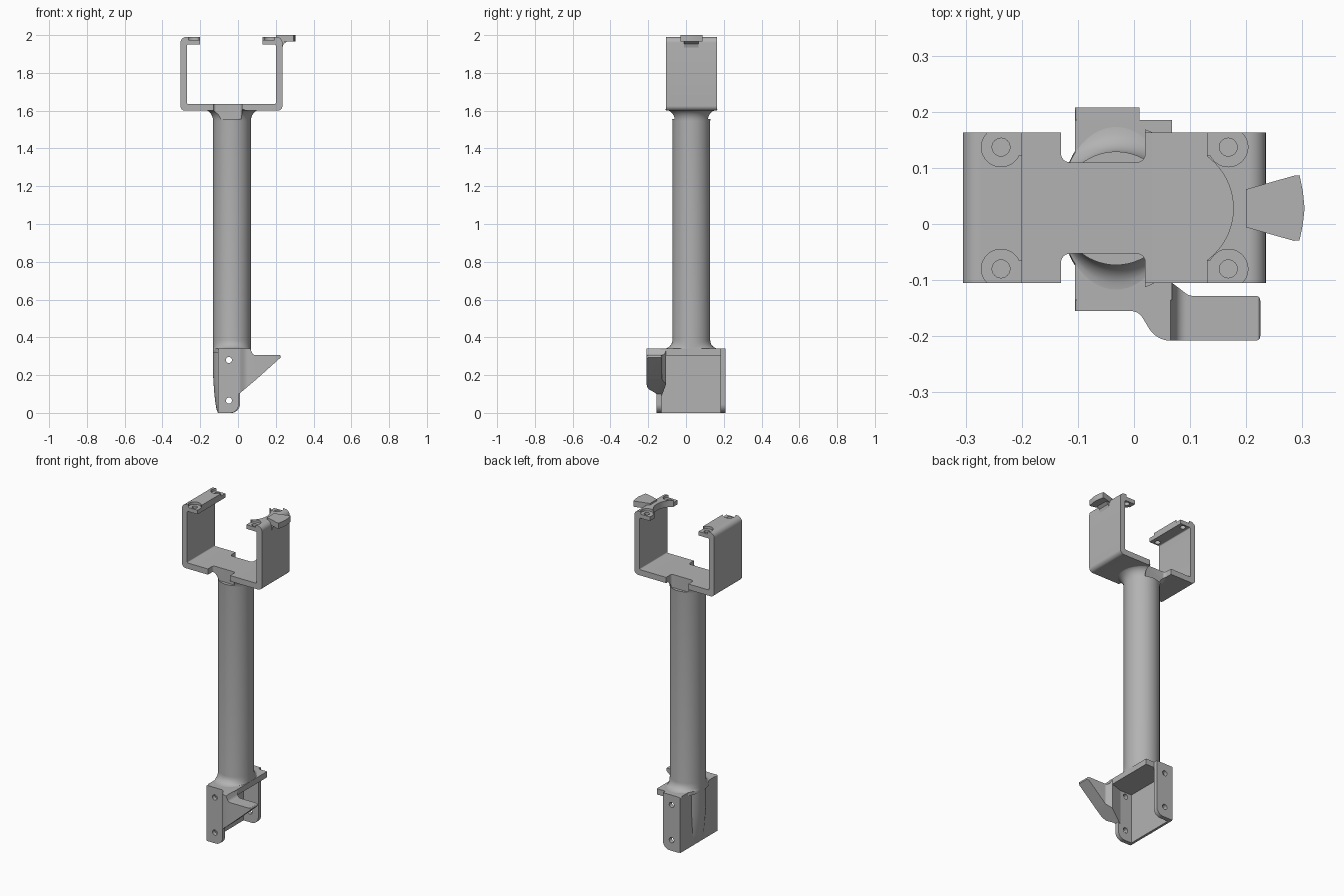
import bpy, bmesh, math
from mathutils import Vector

if "Cube" in bpy.data.objects:
    bpy.data.objects.remove(bpy.data.objects["Cube"])

grey = bpy.data.materials.new("plain_grey")
grey.use_nodes = True
COLOUR = (0.45, 0.45, 0.45, 1)
grey.diffuse_color = COLOUR
grey.node_tree.nodes["Principled BSDF"].inputs["Base Color"].default_value = COLOUR


def rounded(corners, steps=6):
    """Polygon whose corners (u, v, radius) are replaced by soft arcs."""
    out = []
    n = len(corners)
    for i, c in enumerate(corners):
        p = Vector(c[:2])
        r = c[2] if len(c) > 2 else 0
        if not r:
            out.append(p)
            continue
        a = (Vector(corners[i - 1][:2]) - p).normalized()
        b = (Vector(corners[(i + 1) % n][:2]) - p).normalized()
        half = a.angle(b) / 2
        centre = p + (a + b).normalized() * (r / math.sin(half))
        start, end = p + a * (r / math.tan(half)) - centre, p + b * (r / math.tan(half)) - centre
        for k in range(steps + 1):
            t = k / steps
            out.append(centre + (start * (1 - t) + end * t).normalized() * r)
    return out


def circle(u, v, r, n=40):
    return [Vector((u + r * math.cos(i * math.tau / n), v + r * math.sin(i * math.tau / n)))
            for i in range(n)]


def rect(u0, u1, v0, v1, r=0):
    return rounded([(u0, v0, r), (u1, v0, r), (u1, v1, r), (u0, v1, r)])


def skin(name, rings):
    """Closed solid through rings of equal point count."""
    bm = bmesh.new()
    loops = [[bm.verts.new(p) for p in ring] for ring in rings]
    n = len(loops[0])
    for lo, hi in zip(loops, loops[1:]):
        for i in range(n):
            bm.faces.new((lo[i], lo[(i + 1) % n], hi[(i + 1) % n], hi[i]))
    bm.faces.new(loops[0][::-1])
    bm.faces.new(loops[-1])
    bmesh.ops.recalc_face_normals(bm, faces=bm.faces)
    mesh = bpy.data.meshes.new(name)
    bm.to_mesh(mesh)
    bm.free()
    mesh.materials.append(grey)
    obj = bpy.data.objects.new(name, mesh)
    bpy.context.collection.objects.link(obj)
    return obj


def prism(name, pts, lo, hi, axis="z"):
    place = {"z": lambda p, d: (p.x, p.y, d), "y": lambda p, d: (p.x, d, p.y)}[axis]
    return skin(name, [[place(p, d) for p in pts] for d in (lo, hi)])


def loft(name, stations, cy, n=64):
    """Elliptical sections given as (z, centre x, radius x, radius y)."""
    return skin(name, [[(cx + rx * math.cos(i * math.tau / n), cy + ry * math.sin(i * math.tau / n), z)
                        for i in range(n)] for z, cx, rx, ry in stations])


def select(obj):
    bpy.ops.object.select_all(action="DESELECT")
    obj.select_set(True)
    bpy.context.view_layer.objects.active = obj


def combine(obj, cutters, operation="DIFFERENCE"):
    for cutter in cutters:
        mod = obj.modifiers.new("cut", "BOOLEAN")
        mod.operation, mod.solver, mod.object = operation, "EXACT", cutter
        select(obj)
        bpy.ops.object.modifier_apply(modifier=mod.name)
        bpy.data.objects.remove(cutter)


def notches(z0, z1):
    return [prism("cutter", rect(-0.13, 0.02, y0, y1, 0.015), z0, z1)
            for y0, y1 in ((-0.3, -0.053), (0.11, 0.36))]


STEM_X, STEM_Y, STEM_R = -0.032, 0.028, 0.1

# Cradle: open-topped bracket with inward lips
cradle = prism("cradle", rounded([
    (-0.305, 1.6, 0.025), (0.235, 1.6, 0.025), (0.235, 1.99, 0.03), (0.13, 1.99), (0.13, 1.95),
    (0.2, 1.95, 0.006), (0.2, 1.635, 0.006), (-0.27, 1.635, 0.006), (-0.27, 1.95, 0.006),
    (-0.2, 1.95), (-0.2, 1.99), (-0.305, 1.99, 0.03)]), -0.105, 0.163, "y")
combine(cradle, notches(1.5, 1.7))
# Round relief in one lip
combine(cradle, [prism("cutter", circle(0.0625, STEM_Y, 0.1145, 64), 1.93, 2.02)])
# Screw seats and holes at the four lip corners
for x, inner in ((-0.237, -0.19), (0.168, 0.12)):
    for y, side in ((-0.08, -1), (0.137, 1)):
        seat_edge = sorted((y - side * 0.015, y + side * 0.06))
        combine(cradle, [
            prism("cutter", circle(x, y, 0.035), 1.975, 2.02),
            prism("cutter", rect(*sorted((x, inner)), *seat_edge), 1.975, 2.02),
            prism("cutter", circle(x, y, 0.016, 24), 1.9, 2.03)])

# Thumb tab with its small gusset
tab = prism("thumb_tab", [Vector(p) for p in (
    (0.2, -0.006), (0.285, -0.03), (0.295, -0.029), (0.301, 0.0), (0.304, 0.028),
    (0.301, 0.058), (0.295, 0.087), (0.285, 0.086), (0.2, 0.062))], 1.965, 2.0)
gusset = prism("tab_gusset", [Vector(p) for p in (
    (0.22, 1.935), (0.235, 1.935), (0.241, 1.953), (0.262, 1.968), (0.22, 1.968))], -0.01, 0.066, "y")

# Stem with a flared neck under the cradle and a flared foot
foot = [(0.32, STEM_X, STEM_R, 0.15)]
neck = []
for k in range(7):
    a = k / 6 * math.pi / 2
    foot.append((0.34 + 0.045 * (1 - math.cos(a)), STEM_X, STEM_R, STEM_R + 0.045 * (1 - math.sin(a))))
    r = STEM_R + 0.05 * (1 - math.cos(a))
    neck.append((1.545 + 0.06 * math.sin(a), STEM_X, r, r))
stem = loft("stem", foot + neck, STEM_Y)
combine(stem, notches(1.555, 1.7))

# Rounded back of the stem running down the base wall
bulge = loft("stem_back", [(0, -0.006, STEM_R, STEM_R), (0.02, -0.014, STEM_R, STEM_R),
                           (0.06, -0.021, STEM_R, STEM_R), (0.12, -0.027, STEM_R, STEM_R),
                           (0.2, STEM_X, STEM_R, STEM_R), (0.345, STEM_X, STEM_R, STEM_R)], STEM_Y)
combine(bulge, [prism("cutter", rect(-0.092, 0.2, -0.3, 0.3), -0.1, 0.5)])

# Mounting channel: wall, top plate and two drilled side plates
wall = prism("base_wall", rect(-0.105, -0.09, -0.153, 0.203), 0, 0.335)
top = prism("base_top", rect(-0.105, 0.068, -0.135, 0.185), 0.305, 0.34)
plates = []
for name, x1, y0, y1 in (("front_plate", 0.004, -0.155, -0.13), ("back_plate", 0.01, 0.182, 0.208)):
    plate = prism(name, rounded([(-0.105, 0, 0.008), (x1, 0, 0.045), (x1, 0.34), (-0.105, 0.34, 0.008)]),
                  y0, y1, "y")
    combine(plate, [prism("cutter", circle(-0.048, z, 0.016, 24), y0 - 0.05, y1 + 0.05, "y")
                    for z in (0.065, 0.28)])
    plates.append(plate)

# Side hook: curved plan trimmed by a triangular side profile
hook = prism("side_hook", rounded([
    (-0.015, -0.155), (0.008, -0.155, 0.025), (0.04, -0.208, 0.045), (0.225, -0.208, 0.008),
    (0.225, -0.128, 0.008), (0.098, -0.128, 0.02), (0.068, -0.105), (-0.015, -0.131)]), 0, 0.4)
combine(hook, [prism("cutter", rounded([
    (-0.1, 0.03), (0.005, 0.1), (0.1, 0.18, 0.1), (0.228, 0.295, 0.006), (0.222, 0.306, 0.004),
    (0.08, 0.306, 0.02), (0.065, 0.34), (-0.1, 0.34)]), -0.4, 0.2, "y")], "INTERSECT")

for obj in [cradle, tab, gusset, stem, bulge, wall, top, hook] + plates:
    select(obj)
    bpy.ops.object.shade_smooth_by_angle(angle=math.radians(32))
